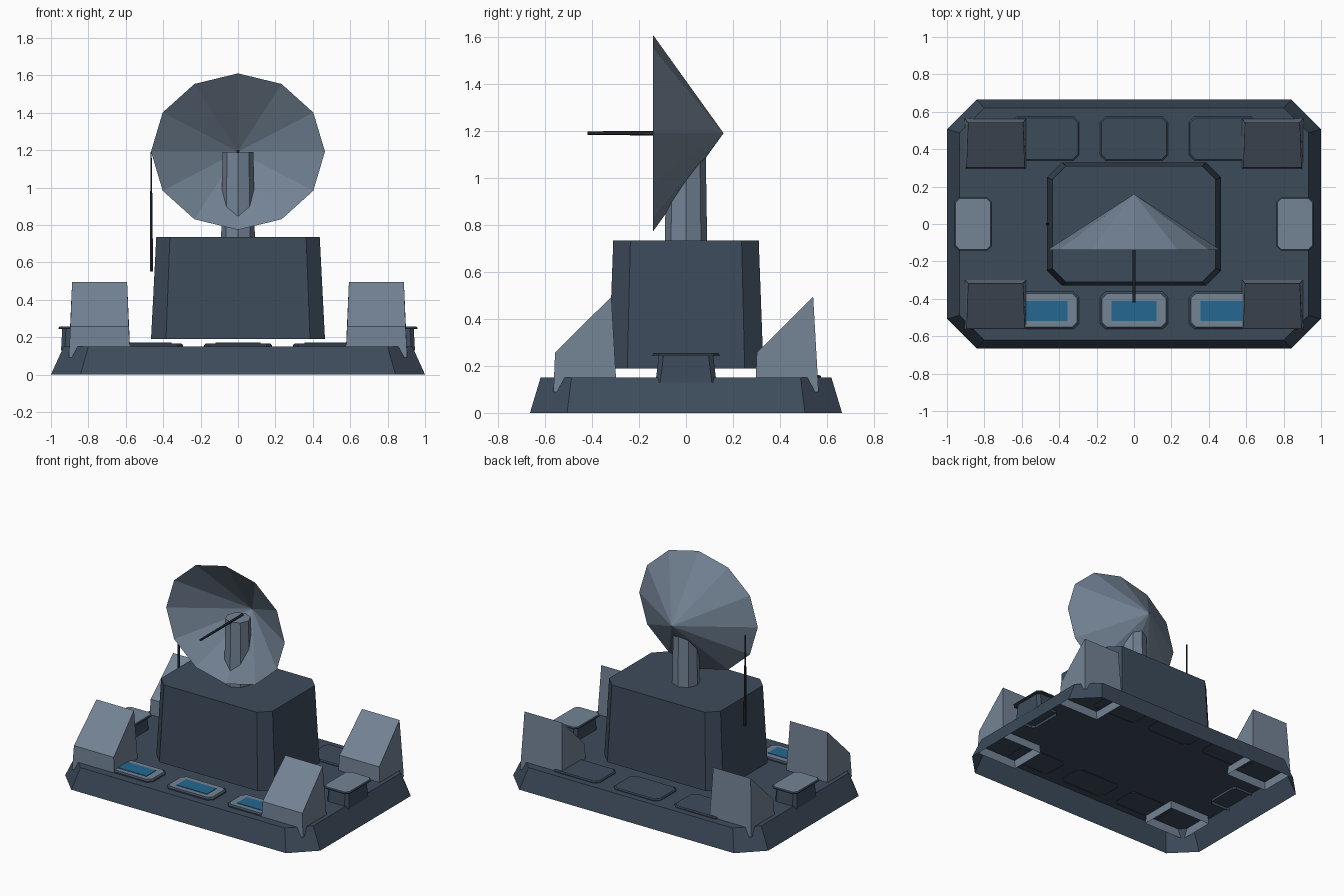
import bpy, bmesh, math
from mathutils import Matrix, Vector

if "Cube" in bpy.data.objects:
    bpy.data.objects.remove(bpy.data.objects["Cube"])


def material(name, rgb):
    lin = [((c / 255 + 0.055) / 1.055) ** 2.4 for c in rgb]
    m = bpy.data.materials.new(name)
    m.diffuse_color = (*lin, 1)
    m.use_nodes = True
    m.node_tree.nodes["Principled BSDF"].inputs["Base Color"].default_value = m.diffuse_color
    return m


DARK = material("dark slate", (61, 75, 91))
LIGHT = material("light slate", (115, 131, 149))
BLUE = material("panel blue", (37, 104, 146))
ROD = material("rod charcoal", (40, 48, 58))


def octagon(hx, hy, c, z):
    """Rectangle ring with chamfered corners (half sizes hx, hy, chamfer c)."""
    pts = [(hx, hy - c), (hx - c, hy), (-hx + c, hy), (-hx, hy - c),
           (-hx, -hy + c), (-hx + c, -hy), (hx - c, -hy), (hx, -hy + c)]
    return [(x, y, z) for x, y in pts]


def loft(name, rings, mats, at=(0, 0, 0), bottom=False):
    """Skin rings bottom to top and cap the top; a second material goes on the top face."""
    bm = bmesh.new()
    rows = [[bm.verts.new(Vector(p) + Vector(at)) for p in r] for r in rings]
    n = len(rows[0])
    for a, b in zip(rows, rows[1:]):
        for i in range(n):
            j = (i + 1) % n
            bm.faces.new((a[i], a[j], b[j], b[i]))
    top = bm.faces.new(rows[-1])
    top.material_index = len(mats) - 1
    if bottom:
        bm.faces.new(rows[0][::-1])
    return finish(name, bm, mats)


def finish(name, bm, mats):
    me = bpy.data.meshes.new(name)
    bm.to_mesh(me)
    bm.free()
    for m in mats:
        me.materials.append(m)
    ob = bpy.data.objects.new(name, me)
    bpy.context.collection.objects.link(ob)
    return ob


def rod(name, r1, r2, start, end, sides, mat):
    """Tapered cylinder between two points."""
    a, b = Vector(start), Vector(end)
    rot = Vector((0, 0, 1)).rotation_difference(b - a).to_matrix().to_4x4()
    bm = bmesh.new()
    bmesh.ops.create_cone(bm, cap_ends=True, segments=sides, radius1=r1, radius2=r2,
                          depth=(b - a).length,
                          matrix=Matrix.Translation((a + b) / 2) @ rot)
    return finish(name, bm, [mat])


# Hollow base hull with chamfered corners, open underneath
loft("base_hull", [octagon(1.0, 0.665, 0.158, 0), octagon(0.932, 0.62, 0.132, 0.15)], [DARK])

# Central housing, floating just above the deck
loft("central_housing", [octagon(0.465, 0.33, 0.08, 0.19),
                         octagon(0.437, 0.31, 0.073, 0.735)], [DARK])

# Dish mast
rod("mast", 0.09, 0.083, (0, 0, 0.735), (0, 0, 1.19), 8, LIGHT)

# Dish: a twelve-sided shallow cone shell facing front
bm = bmesh.new()
apex = bm.verts.new((0, 0.16, 1.192))
rim = [bm.verts.new((0.465 * math.cos(i * math.pi / 6), -0.14,
                     1.192 + 0.418 * math.sin(i * math.pi / 6))) for i in range(12)]
for i in range(12):
    bm.faces.new((rim[(i + 1) % 12], rim[i], apex))
finish("dish", bm, [LIGHT])

# Feed rod and whip antenna
rod("dish_feed", 0.01, 0.008, (0, 0.05, 1.192), (0, -0.42, 1.192), 6, ROD)
rod("whip_antenna_lower", 0.009, 0.007, (-0.462, 0, 0.55), (-0.464, 0, 0.97), 6, ROD)
rod("whip_antenna_upper", 0.006, 0.004, (-0.464, 0, 0.97), (-0.465, 0, 1.19), 6, ROD)


# Corner launch boxes: tapered shells with a slanted top, low at the front
def corner_box(name, x, y):
    low = [(0.165, -0.135, 0.09), (0.165, 0.135, 0.09),
           (-0.165, 0.135, 0.09), (-0.165, -0.135, 0.09)]
    high = [(0.156, -0.128, 0.257), (0.147, 0.112, 0.495),
            (-0.147, 0.112, 0.495), (-0.156, -0.128, 0.257)]
    loft(name, [low, high], [LIGHT], at=(x, y, 0))


for sx, side in ((-1, "left"), (1, "right")):
    for sy, end in ((-1, "front"), (1, "back")):
        corner_box(f"corner_box_{end}_{side}", sx * 0.74, sy * 0.43)

    # Side consoles with a light lid
    loft(f"console_{side}", [octagon(0.086, 0.13, 0.02, 0.13),
                             octagon(0.08, 0.116, 0.02, 0.243)], [DARK], at=(sx * 0.86, 0, 0))
    loft(f"console_lid_{side}", [octagon(0.1, 0.143, 0.025, 0.243),
                                 octagon(0.1, 0.143, 0.025, 0.25),
                                 octagon(0.094, 0.137, 0.023, 0.256)],
         [DARK, LIGHT], at=(sx * 0.86, 0, 0), bottom=True)

# Deck panels: three lit screens at the front, three plain hatches at the back
for i, x in enumerate((-0.475, 0, 0.475), 1):
    loft(f"screen_frame_{i}", [octagon(0.182, 0.1, 0.03, 0.145),
                               octagon(0.182, 0.1, 0.03, 0.158),
                               octagon(0.17, 0.09, 0.026, 0.167)],
         [DARK, LIGHT], at=(x, -0.462, 0))
    loft(f"screen_{i}", [octagon(0.12, 0.053, 0.001, 0.166),
                         octagon(0.12, 0.053, 0.001, 0.171)], [BLUE], at=(x, -0.465, 0))
    loft(f"hatch_{i}", [octagon(0.182, 0.118, 0.03, 0.145),
                        octagon(0.182, 0.118, 0.03, 0.156),
                        octagon(0.175, 0.111, 0.028, 0.162)], [DARK], at=(x, 0.457, 0))
